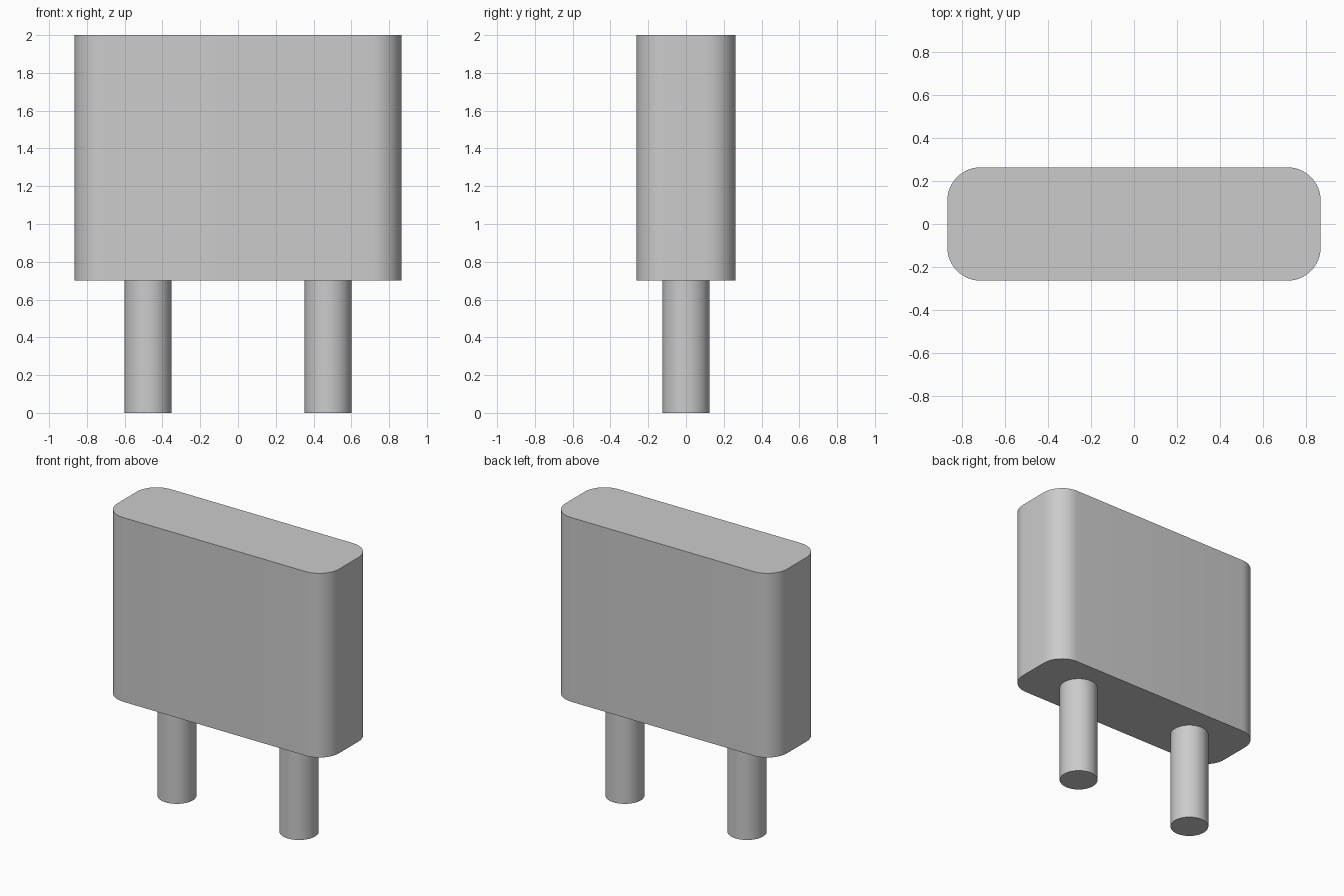
import bpy, bmesh, math

if "Cube" in bpy.data.objects:
    bpy.data.objects.remove(bpy.data.objects["Cube"])

grey = bpy.data.materials.new("light_grey")
grey.diffuse_color = (0.6, 0.6, 0.6, 1)
grey.use_nodes = True
grey.node_tree.nodes["Principled BSDF"].inputs["Base Color"].default_value = grey.diffuse_color


def extrude_profile(name, points, z0, z1):
    """Capped vertical prism from a closed outline."""
    bm = bmesh.new()
    base = bm.faces.new([bm.verts.new((x, y, z0)) for x, y in points])
    top = bmesh.ops.extrude_face_region(bm, geom=[base], use_keep_orig=True)
    for v in top["geom"]:
        if isinstance(v, bmesh.types.BMVert):
            v.co.z = z1
    bmesh.ops.recalc_face_normals(bm, faces=bm.faces)
    mesh = bpy.data.meshes.new(name)
    bm.to_mesh(mesh)
    bm.free()
    mesh.materials.append(grey)
    obj = bpy.data.objects.new(name, mesh)
    bpy.context.collection.objects.link(obj)
    bpy.ops.object.select_all(action='DESELECT')
    obj.select_set(True)
    bpy.context.view_layer.objects.active = obj
    bpy.ops.object.shade_smooth_by_angle(angle=math.radians(30))
    return obj


def rounded_rectangle(hx, hy, r, steps):
    points = []
    for i, (sx, sy) in enumerate([(1, 1), (-1, 1), (-1, -1), (1, -1)]):
        for k in range(steps + 1):
            a = math.pi / 2 * (i + k / steps)
            points.append((sx * (hx - r) + r * math.cos(a),
                           sy * (hy - r) + r * math.sin(a)))
    return points


def circle(cx, r, sides):
    return [(cx + r * math.cos(2 * math.pi * k / sides),
             r * math.sin(2 * math.pi * k / sides)) for k in range(sides)]


# Housing with rounded vertical edges
extrude_profile("housing", rounded_rectangle(0.866, 0.263, 0.155, 12), 0.70, 2.0)

# Two round pins under the housing
for side, x in (("left", -0.477), ("right", 0.477)):
    extrude_profile(side + "_pin", circle(x, 0.125, 48), 0.0, 0.70)
